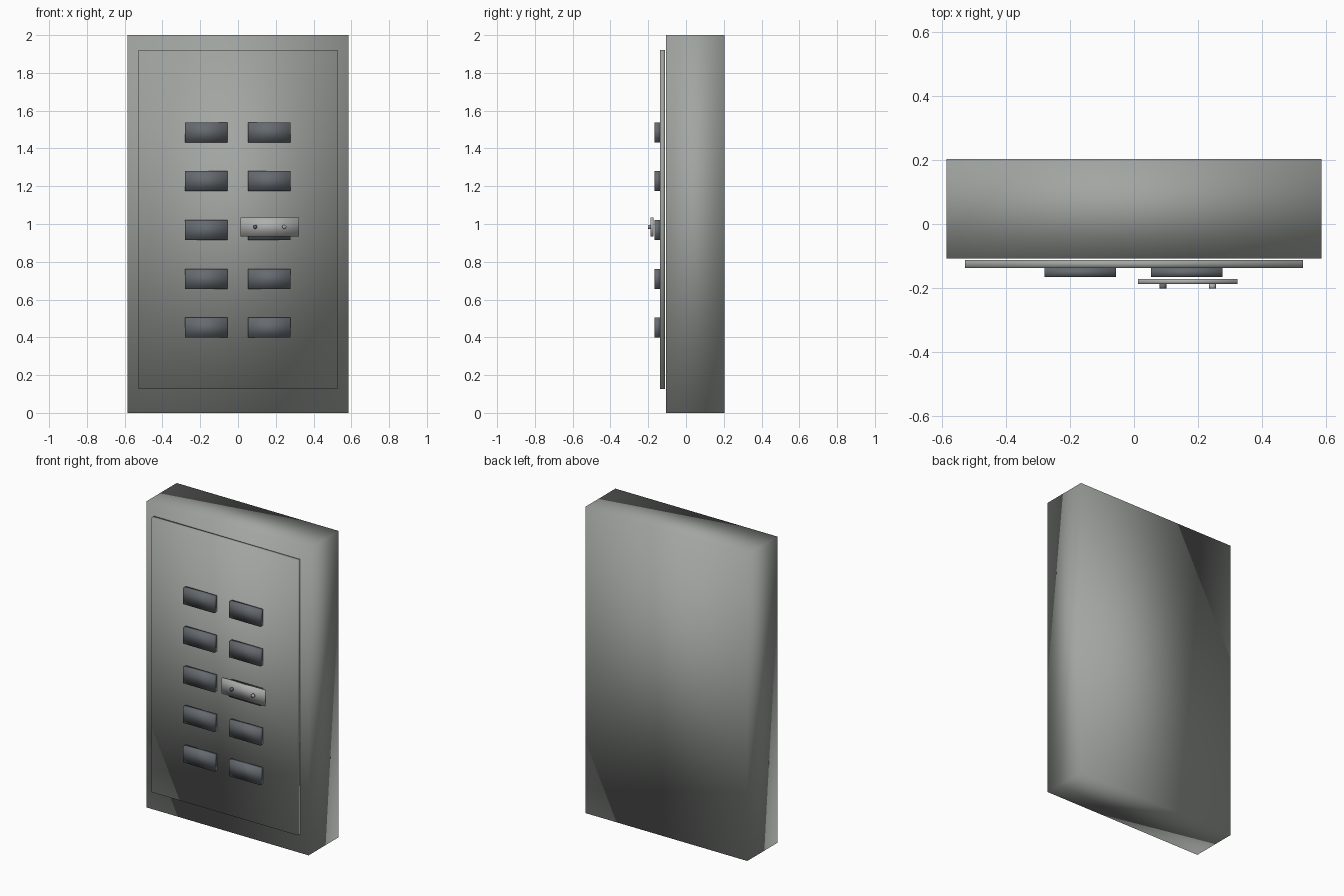
import bpy
import bmesh
from mathutils import Matrix, Vector

default = bpy.data.objects.get("Cube")
if default:
    bpy.data.objects.remove(default, do_unlink=True)


def material(name, rgb):
    mat = bpy.data.materials.new(name)
    mat.use_nodes = True
    color = (*rgb, 1)
    mat.diffuse_color = color
    mat.node_tree.nodes["Principled BSDF"].inputs["Base Color"].default_value = color
    return mat


def finish(name, bm, mat):
    mesh = bpy.data.meshes.new(name)
    for face in bm.faces:
        face.smooth = True
    bm.to_mesh(mesh)
    bm.free()
    mesh.materials.append(mat)
    obj = bpy.data.objects.new(name, mesh)
    bpy.context.collection.objects.link(obj)
    return obj


def box(name, low, high, mat):
    low, high = Vector(low), Vector(high)
    bm = bmesh.new()
    bmesh.ops.create_cube(bm, size=1, matrix=Matrix.Translation((low + high) / 2)
                          @ Matrix.Diagonal((*(high - low), 1)))
    return finish(name, bm, mat)


def stud(name, x, z, front, back, radius, mat):
    bm = bmesh.new()
    place = Matrix.Translation((x, (front + back) / 2, z)) @ Matrix.Rotation(1.5708, 4, "X")
    bmesh.ops.create_cone(bm, cap_ends=True, segments=24, radius1=radius, radius2=radius,
                          depth=back - front, matrix=place)
    return finish(name, bm, mat)


steel = material("grey steel", (0.36, 0.38, 0.36))
dark = material("dark slate", (0.13, 0.145, 0.16))
light = material("light steel", (0.42, 0.43, 0.42))

# Cabinet and its raised door panel
box("cabinet", (-0.585, -0.107, 0), (0.585, 0.203, 2), steel)
box("door_panel", (-0.527, -0.138, 0.127), (0.527, -0.112, 1.92), steel)

# Two columns of louvre blocks
for side, x in (("right", -0.168), ("left", 0.165)):
    for row in range(5):
        z = 0.451 + 0.2585 * row
        box(f"vent_{side}_{row + 1}", (x - 0.112, -0.166, z - 0.053),
            (x + 0.112, -0.138, z + 0.053), dark)

# Latch plate with two studs
box("latch_plate", (0.012, -0.188, 0.934), (0.323, -0.171, 1.034), light)
stud("latch_stud_right", 0.09, 0.985, -0.202, -0.188, 0.011, dark)
stud("latch_stud_left", 0.245, 0.985, -0.202, -0.188, 0.011, light)
